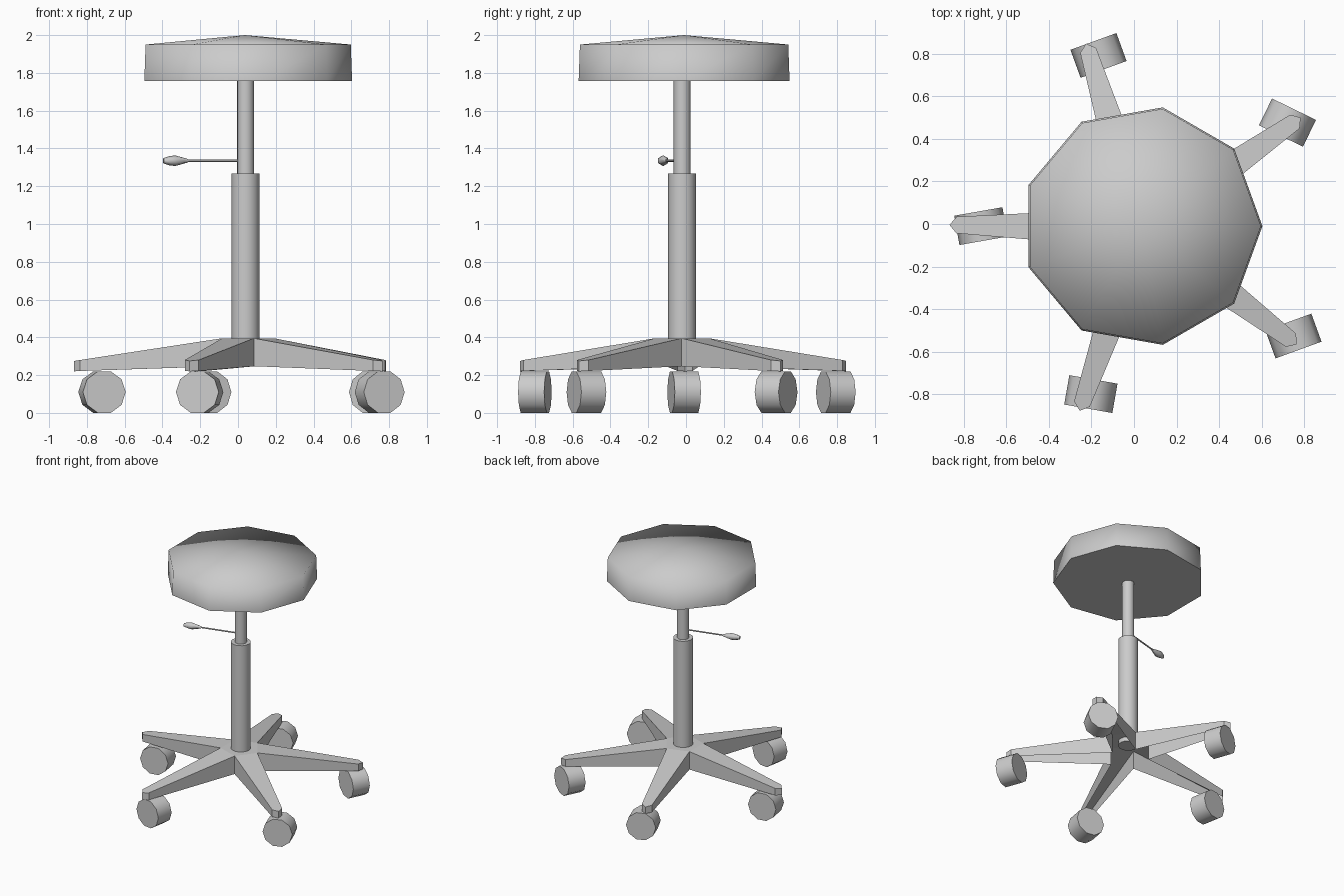
import bpy, bmesh
from math import pi, cos, sin, tan, radians
from mathutils import Matrix, Vector

cube = bpy.data.objects.get("Cube")
if cube:
    bpy.data.objects.remove(cube, do_unlink=True)

grey = bpy.data.materials.new("plain grey")
grey.use_nodes = True
colour = (0.6, 0.6, 0.6, 1)
grey.diffuse_color = colour
grey.node_tree.nodes["Principled BSDF"].inputs["Base Color"].default_value = colour


def finish(name, bm, matrix):
    mesh = bpy.data.meshes.new(name)
    bm.to_mesh(mesh)
    bm.free()
    mesh.materials.append(grey)
    obj = bpy.data.objects.new(name, mesh)
    obj.matrix_world = matrix
    bpy.context.collection.objects.link(obj)
    return obj


def lathe(name, profile, sides, matrix, phase=0.0):
    """Turn (radius, height) points round local z: smooth sides, flat end caps."""
    bm = bmesh.new()
    rings = []
    for r, h in profile:
        n = sides if r > 0 else 1
        angles = [phase + 2 * pi * i / sides for i in range(n)]
        rings.append([bm.verts.new((r * cos(a), r * sin(a), h)) for a in angles])
    for low, high in zip(rings, rings[1:]):
        for i in range(sides):
            j = (i + 1) % sides
            if len(high) == 1:
                quad = (low[i], low[j], high[0])
            else:
                quad = (low[i], low[j], high[j], high[i])
            bm.faces.new(quad).smooth = True
    for ring in (rings[0], rings[-1]):
        if len(ring) > 1:
            cap = bm.faces.new(ring)
            for edge in cap.edges:
                edge.smooth = False
    bmesh.ops.recalc_face_normals(bm, faces=bm.faces)
    return finish(name, bm, matrix)


def sideways(location, degrees):
    """Lay local z level, pointing along a compass angle."""
    return (Matrix.Translation(location) @ Matrix.Rotation(radians(degrees), 4, 'Z')
            @ Matrix.Rotation(pi / 2, 4, 'Y'))


CENTRE = Matrix.Translation((0.04, -0.02, 0))

# Padded seat with a shallow pointed top
lathe("seat", [(0.567, 1.757), (0.56, 1.95), (0, 2.0)], 9,
      Matrix.Translation((0.037, -0.01, 0)))

# Gas-lift column
lathe("outer_column", [(0.074, 0.36), (0.074, 1.268)], 16, CENTRE)
lathe("inner_column", [(0.045, 1.26), (0.045, 1.76)], 16, CENTRE)

# Height lever with its grip
lever = sideways((0.04, -0.02, 1.335), 195)
lathe("lever_rod", [(0.006, 0.03), (0.006, 0.33)], 6, lever)
lathe("lever_grip", [(0.009, 0.315), (0.028, 0.385), (0.025, 0.415), (0.014, 0.45)], 6, lever)

# Five-legged base: a star-shaped shell, open underneath
FIRST, STEP = radians(35), 2 * pi / 5
WIDE, TAPER = 0.097, 0.067
valley_along = WIDE / (tan(STEP / 2) + TAPER)
valley = valley_along / cos(STEP / 2)

bm = bmesh.new()


def pair(angle, along, across, top, bottom):
    p = Matrix.Rotation(angle, 3, 'Z') @ Vector((along, across, 0))
    return [bm.verts.new((p.x, p.y, z)) for z in (top, bottom)]


valleys = [pair(FIRST + (k - 0.5) * STEP, valley, 0, 0.395, 0.247) for k in range(5)]
for k in range(5):
    a = FIRST + k * STEP
    outline = [valleys[k],
               pair(a, 0.875, -0.039, 0.28, 0.222),
               pair(a, 0.908, 0, 0.275, 0.22),
               pair(a, 0.875, 0.039, 0.28, 0.222),
               valleys[(k + 1) % 5]]
    bm.faces.new([p[0] for p in outline])
    for p, q in zip(outline, outline[1:]):
        bm.faces.new((p[1], q[1], q[0], p[0]))
bm.faces.new([v[0] for v in valleys])
bm.normal_update()
finish("star_base", bm, CENTRE)

# Caster wheels, each swivelled its own way
casters = {
    "right": (-0.72, -0.01, 100),
    "back_right": (-0.167, 0.793, 110),
    "back_left": (0.722, 0.477, 64),
    "front_left": (0.75, -0.527, 110),
    "front_right": (-0.203, -0.80, 80),
}
for side, (x, y, swivel) in casters.items():
    lathe("caster_" + side, [(0.115, -0.07), (0.115, 0.07)], 10,
          sideways((x, y, 0.11), swivel), pi / 2)
